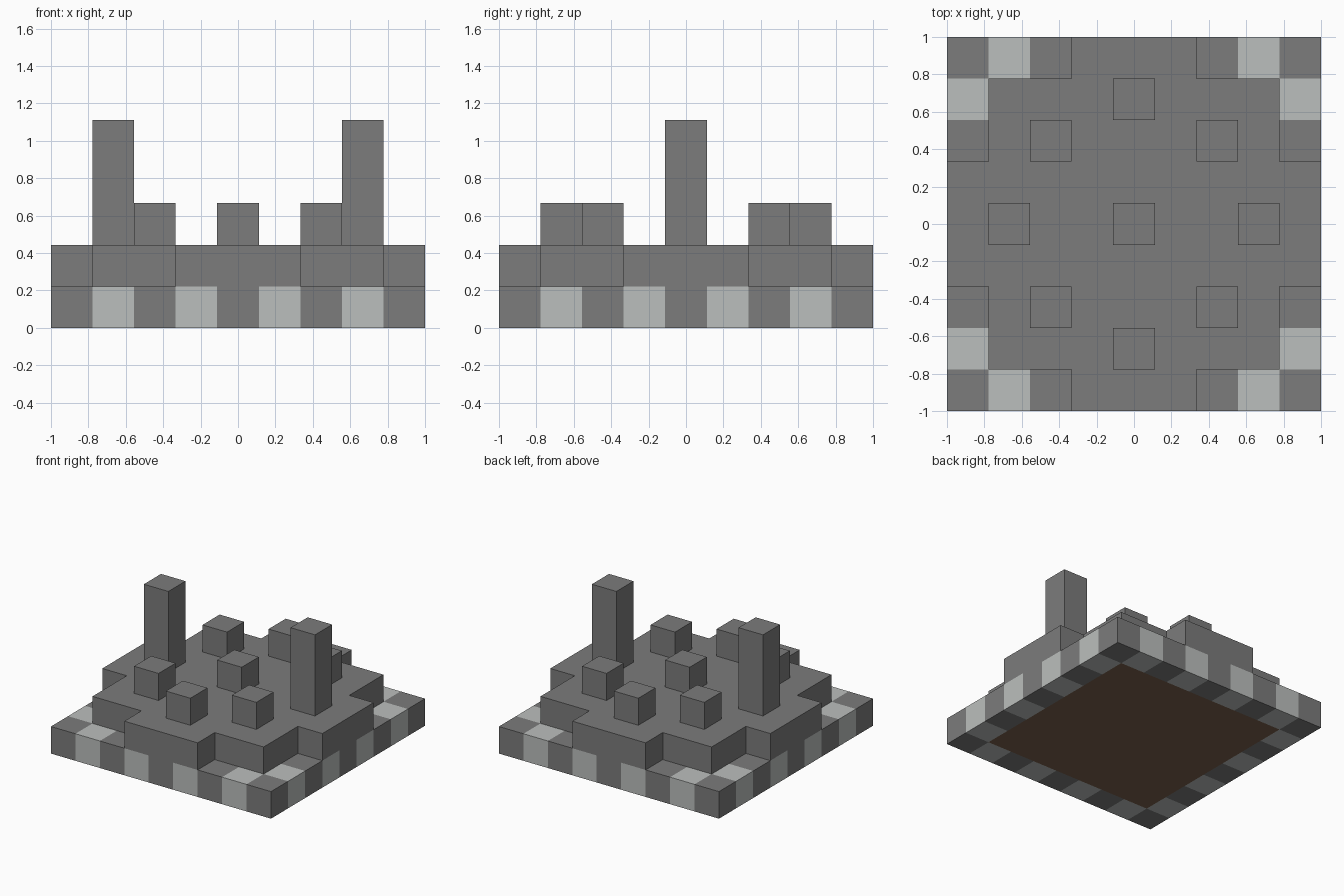
import bpy, bmesh
from mathutils import Vector, Matrix
from math import pi

cube = bpy.data.objects.get("Cube")
if cube:
    bpy.data.objects.remove(cube, do_unlink=True)

N = 9            # blocks per side
C = 2 / N        # block size


def material(name, rgb):
    m = bpy.data.materials.new(name)
    m.use_nodes = True
    m.diffuse_color = (*rgb, 1)
    m.node_tree.nodes["Principled BSDF"].inputs["Base Color"].default_value = (*rgb, 1)
    return m


STONE = material("stone grey", (0.20, 0.20, 0.20))
PALE = material("pale grey", (0.50, 0.52, 0.51))
SOIL = material("soil brown", (0.20, 0.12, 0.075))


def finish(name, bm, mats):
    bmesh.ops.recalc_face_normals(bm, faces=bm.faces)
    mesh = bpy.data.meshes.new(name)
    bm.to_mesh(mesh)
    bm.free()
    for m in mats:
        mesh.materials.append(m)
    ob = bpy.data.objects.new(name, mesh)
    bpy.context.collection.objects.link(ob)
    return ob


def raise_faces(bm, height):
    """Turn a flat sheet into a closed slab."""
    res = bmesh.ops.extrude_face_region(bm, geom=bm.faces[:], use_keep_orig=True)
    verts = [v for v in res["geom"] if isinstance(v, bmesh.types.BMVert)]
    bmesh.ops.translate(bm, verts=verts, vec=(0, 0, height))


# Base slab: alternating border blocks around a soil middle
bm = bmesh.new()
bmesh.ops.create_grid(bm, x_segments=N, y_segments=N, size=1)
raise_faces(bm, C)
bmesh.ops.recalc_face_normals(bm, faces=bm.faces)
for f in bm.faces:
    inside = f.calc_center_median() - f.normal * C / 2
    i, j = (int((v + 1) / C) for v in inside.xy)
    border = i in (0, N - 1) or j in (0, N - 1)
    f.material_index = (i + j) % 2 if border else 2
finish("base_slab", bm, [STONE, PALE, SOIL])

# Stepped terrace: one quarter outline, turned four times
quarter = [(4.5, 1.5), (3.5, 1.5), (3.5, 3.5), (1.5, 3.5), (1.5, 4.5)]
bm = bmesh.new()
outline = [bm.verts.new(Matrix.Rotation(k * pi / 2, 3, "Z") @ Vector((x * C, y * C, C)))
           for k in range(4) for x, y in quarter]
bm.faces.new(outline)
raise_faces(bm, C)
finish("stepped_terrace", bm, [STONE])


# Pillars standing on the terrace
def pillar(name, i, j, blocks):
    bm = bmesh.new()
    bmesh.ops.create_cube(bm, size=C)
    bmesh.ops.scale(bm, vec=(1, 1, blocks), verts=bm.verts)
    ob = finish(name, bm, [STONE])
    ob.location = (i * C, j * C, (2 + blocks / 2) * C)


pillar("centre_block", 0, 0, 1)
pillar("front_block", 0, -3, 1)
pillar("back_block", 0, 3, 1)
for sx, side in ((1, "left"), (-1, "right")):
    pillar(side + "_tall_pillar", 3 * sx, 0, 3)
    for sy, end in ((-1, "front"), (1, "back")):
        pillar(f"{end}_{side}_block", 2 * sx, 2 * sy, 1)
